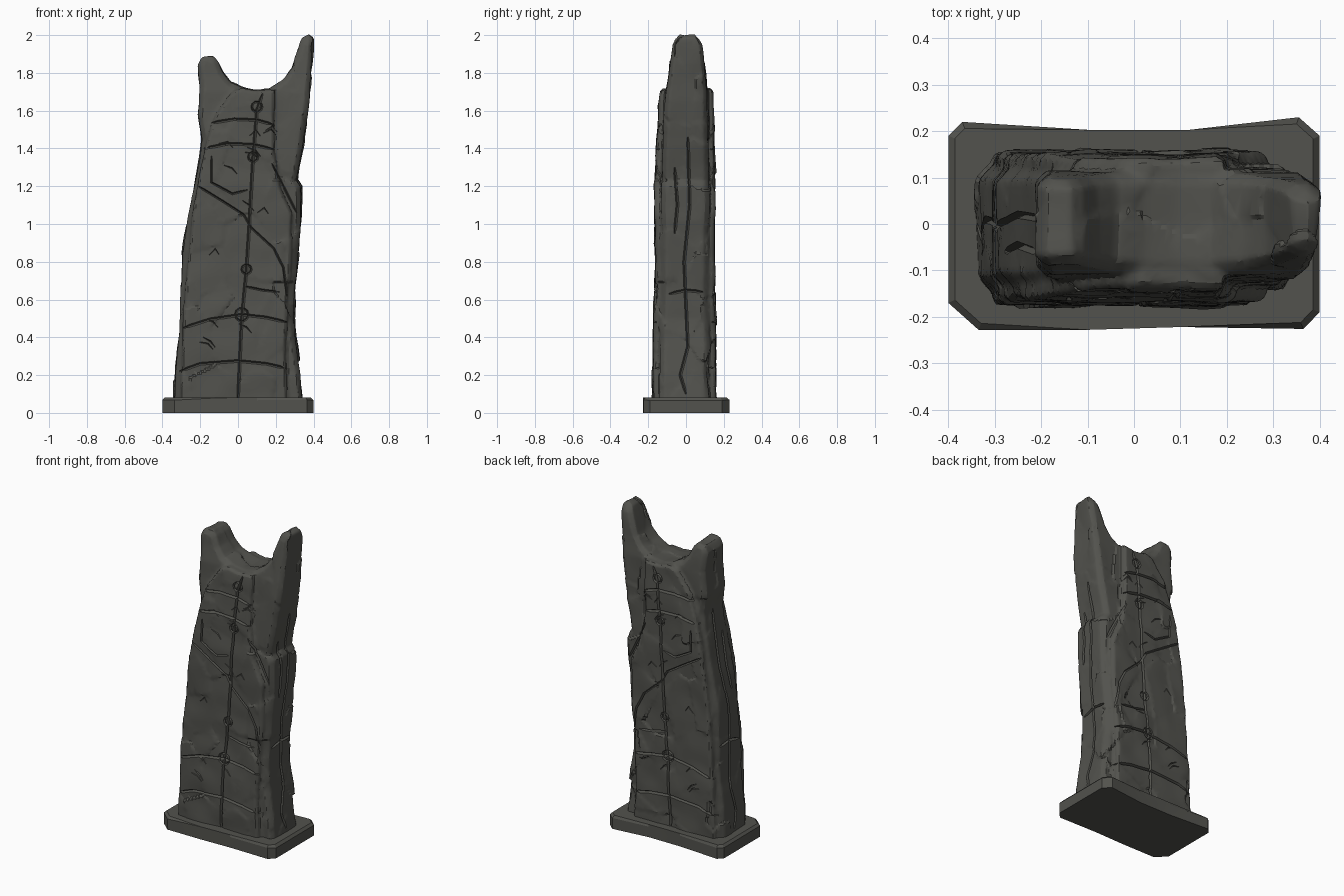
import bpy, bmesh, math, random
from mathutils import Vector, noise
from mathutils.bvhtree import BVHTree

if "Cube" in bpy.data.objects:
    bpy.data.objects.remove(bpy.data.objects["Cube"])

random.seed(4)
stone = bpy.data.materials.new("dark_stone")
stone.diffuse_color = (0.085, 0.085, 0.075, 1)
stone.use_nodes = True
stone.node_tree.nodes["Principled BSDF"].inputs["Base Color"].default_value = stone.diffuse_color


def new_object(name, mesh):
    ob = bpy.data.objects.new(name, mesh)
    bpy.context.collection.objects.link(ob)
    return ob


def evaluated_mesh(ob):
    deps = bpy.context.evaluated_depsgraph_get()
    return bpy.data.meshes.new_from_object(ob.evaluated_get(deps))


def interp(table, t):
    for (a, fa), (b, fb) in zip(table, table[1:]):
        if t <= b:
            return fa + (fb - fa) * max(0, (t - a) / (b - a))
    return table[-1][1]


def add_prism(bm, outline, half, chamfer):
    """Front outline (x, z) made into a slab with chamfered front and back."""
    h = half - chamfer
    front = [bm.verts.new((x, -h, z)) for x, z in outline]
    back = [bm.verts.new((x, h, z)) for x, z in outline]
    caps = [bm.faces.new(front), bm.faces.new(back[::-1])]
    n = len(outline)
    sides = [bm.faces.new((front[i], back[i], back[(i + 1) % n], front[(i + 1) % n]))
             for i in range(n)]
    bmesh.ops.recalc_face_normals(bm, faces=caps + sides)
    for cap in caps:
        bmesh.ops.inset_region(bm, faces=[cap], thickness=chamfer, depth=chamfer,
                               use_even_offset=False)


# Pillar: forked core slab plus the thicker carved panel
core = [(-0.34, 0.04), (-0.335, 0.25), (-0.31, 0.42), (-0.30, 0.7), (-0.295, 0.86),
        (-0.27, 1.02), (-0.235, 1.2), (-0.205, 1.35), (-0.195, 1.45), (-0.215, 1.58),
        (-0.20, 1.72), (-0.21, 1.84), (-0.19, 1.88), (-0.135, 1.89), (-0.105, 1.86),
        (-0.08, 1.80), (-0.04, 1.75), (0.02, 1.725), (0.10, 1.71), (0.17, 1.715),
        (0.24, 1.77), (0.28, 1.83), (0.315, 1.92), (0.34, 1.985), (0.375, 2.005),
        (0.40, 1.985), (0.395, 1.85), (0.375, 1.65), (0.345, 1.42), (0.31, 1.23),
        (0.33, 1.2), (0.335, 1.02), (0.315, 0.8), (0.295, 0.5), (0.305, 0.38),
        (0.33, 0.22), (0.34, 0.04)]
panel = [(-0.31, 0.04), (-0.29, 0.45), (-0.268, 0.8), (-0.24, 1.05), (-0.20, 1.3),
         (-0.165, 1.45), (-0.12, 1.58), (-0.03, 1.70), (0.02, 1.72), (0.10, 1.705),
         (0.19, 1.71), (0.19, 1.4), (0.22, 1.2), (0.285, 1.05), (0.28, 0.8),
         (0.262, 0.55), (0.25, 0.35), (0.26, 0.04)]
bm = bmesh.new()
add_prism(bm, core, 0.122, 0.025)
add_prism(bm, panel, 0.155, 0.012)
mesh = bpy.data.meshes.new("pillar")
bm.to_mesh(mesh)
bm.free()
pillar = new_object("pillar", mesh)
remesh = pillar.modifiers.new("blend", 'REMESH')
remesh.mode = 'VOXEL'
remesh.voxel_size = 0.011
pillar.data = evaluated_mesh(pillar)
pillar.modifiers.clear()

# Taper the depth with height, then chip the stone into tilted facets
depth = [(0, 1.06), (0.3, 1.07), (0.8, 1.0), (1.2, 1.03), (1.45, 0.97), (1.7, 0.9),
         (1.85, 0.76), (1.95, 0.64), (2.0, 0.42)]
moved = []
for v in pillar.data.vertices:
    p = v.co.copy()
    q = Vector((p.x * 5, p.y * 5, p.z * 4))
    cell = noise.voronoi(q)[1][0]
    tilt = noise.noise_vector(cell * 7.3).dot(q - cell)
    p += v.normal * (0.016 * tilt + 0.007 * noise.noise(p * 7))
    p.y = p.y * interp(depth, p.z) - interp([(0, 0.01), (1.5, 0.004), (1.8, -0.006)], p.z)
    moved.append(p)
for v, p in zip(pillar.data.vertices, moved):
    v.co = p
dec = pillar.modifiers.new("chisel", 'DECIMATE')
dec.ratio = 0.45
pillar.data = evaluated_mesh(pillar)
pillar.modifiers.clear()

bm = bmesh.new()
bm.from_mesh(pillar.data)
surface = BVHTree.FromBMesh(bm)
bm.free()


def cut_groove(points, ray, width, deep, closed=False):
    """Cut a V groove where the path lands on the pillar surface."""
    pts = [Vector(p) for p in points]
    if closed:
        pts.append(pts[0])
    dense = []
    for a, b in zip(pts, pts[1:]):
        k = max(1, int((b - a).length / 0.03))
        dense += [a.lerp(b, i / k) for i in range(k)]
    if not closed:
        dense.append(pts[-1])
    hits = [surface.ray_cast(p, ray)[0] for p in dense]
    hits = [h for h in hits if h]
    n = len(hits)
    if n < 2:
        return
    bm = bmesh.new()
    rings = []
    for i, h in enumerate(hits):
        prev = hits[i - 1] if i or closed else h
        nxt = hits[(i + 1) % n] if i < n - 1 or closed else h
        tangent = nxt - prev
        tangent -= ray * tangent.dot(ray)
        side = tangent.cross(ray).normalized()
        end = 0.4 if not closed and i in (0, n - 1) else 1
        rings.append([bm.verts.new(c) for c in (h + side * width * end, h + ray * deep * end,
                                                h - side * width * end, h - ray * deep)])
    for i in range(n if closed else n - 1):
        a, b = rings[i], rings[(i + 1) % n]
        for j in range(4):
            bm.faces.new((a[j], a[(j + 1) % 4], b[(j + 1) % 4], b[j]))
    if not closed:
        bm.faces.new(rings[0])
        bm.faces.new(rings[-1])
    bmesh.ops.recalc_face_normals(bm, faces=bm.faces[:])
    bmesh.ops.triangulate(bm, faces=bm.faces[:])
    me = bpy.data.meshes.new("cutter")
    bm.to_mesh(me)
    bm.free()
    cutter = new_object("cutter", me)
    cutter.hide_render = True
    count = len(pillar.data.vertices)
    for solver in ('MANIFOLD', 'EXACT'):
        mod = pillar.modifiers.new("groove", 'BOOLEAN')
        mod.operation, mod.object, mod.solver = 'DIFFERENCE', cutter, solver
        result = evaluated_mesh(pillar)
        pillar.modifiers.clear()
        if len(result.vertices) != count and len(result.vertices) > count * 0.8:
            pillar.data = result
            break
    bpy.data.objects.remove(cutter)


# Carved lines (x, z), repeated on front and back
lines = [
    [(0.0, 0.07), (0.02, 0.5), (0.045, 0.76), (0.06, 1.0), (0.08, 1.35), (0.10, 1.6), (0.13, 1.69)],
    [(-0.31, 0.22), (-0.2, 0.26), (0.0, 0.275), (0.15, 0.26), (0.26, 0.235)],
    [(-0.29, 0.45), (-0.15, 0.495), (0.02, 0.52), (0.15, 0.505), (0.26, 0.48)],
    [(-0.18, 1.40), (-0.05, 1.425), (0.08, 1.42), (0.19, 1.395)],
    [(-0.14, 1.535), (-0.02, 1.555), (0.1, 1.55), (0.19, 1.525)],
    [(-0.21, 1.2), (-0.08, 1.12), (0.03, 1.05), (0.07, 0.98), (0.19, 0.87), (0.24, 0.77), (0.26, 0.62)],
    [(0.18, 1.32), (0.23, 1.22), (0.31, 1.06)],
    [(0.035, 0.67), (0.13, 0.65), (0.22, 0.64)],
    [(-0.14, 1.36), (-0.14, 1.22), (-0.03, 1.16), (0.05, 1.18)],
]
knobs = [(0.02, 0.52, 0.034), (0.045, 0.76, 0.025), (0.08, 1.355, 0.025), (0.10, 1.62, 0.027)]
cracks = []
for i in range(14):
    z = random.uniform(0.15, 1.6)
    x = random.uniform(-0.27 + 0.1 * z, 0.2)
    a = random.uniform(-0.9, 0.9)
    dx, dz = 0.045 * math.cos(a), 0.045 * math.sin(a)
    cracks.append([(x, z), (x + dx, z + dz), (x + 1.6 * dx, z + dz - 0.03)])

for s in (-1, 1):
    ray = Vector((0, -s, 0))
    for i, line in enumerate(lines):
        w = 0.008 if i < 5 else 0.006
        cut_groove([(x, s, z) for x, z in line], ray, w, 0.016)
    for x, z, r in knobs:
        cut_groove([(x + r * math.cos(k * math.pi / 5), s, z + r * math.sin(k * math.pi / 5))
                    for k in range(10)], ray, 0.006, 0.014, True)
    for line in cracks:
        cut_groove([(x, s, z) for x, z in line], ray, 0.004, 0.01)
    # Long splits down each narrow side
    for path in ([(0.0, 0.1), (-0.03, 0.2), (0.01, 0.35), (-0.01, 0.8), (0.02, 1.1), (0.01, 1.46)],
                 [(-0.09, 0.63), (0.0, 0.65), (0.09, 0.64)],
                 [(-0.06, 0.95), (-0.045, 1.1), (-0.06, 1.3)]):
        cut_groove([(s, y, z) for y, z in path], Vector((-s, 0, 0)), 0.008, 0.016)

# Base slab with clipped corners and worn edges
plan = [(-0.40, -0.17), (-0.335, -0.228), (-0.1, -0.228), (0.1, -0.222), (0.365, -0.226),
        (0.40, -0.19), (0.40, 0.19), (0.355, 0.23), (0.12, 0.203), (-0.1, 0.203),
        (-0.37, 0.22), (-0.40, 0.19)]
bm = bmesh.new()
low = [bm.verts.new((x, y, 0)) for x, y in plan]
high = [bm.verts.new((x, y, 0.083 + random.uniform(-0.004, 0.002))) for x, y in plan]
bm.faces.new(low[::-1])
bm.faces.new(high)
for i in range(len(plan)):
    j = (i + 1) % len(plan)
    bm.faces.new((low[i], low[j], high[j], high[i]))
rim = [e for e in bm.edges if e.verts[0] in high and e.verts[1] in high]
bmesh.ops.bevel(bm, geom=rim, offset=0.014, segments=1, affect='EDGES')
mesh = bpy.data.meshes.new("base_slab")
bm.to_mesh(mesh)
bm.free()
base = new_object("base_slab", mesh)

for ob in (pillar, base):
    ob.data.materials.clear()
    ob.data.materials.append(stone)
    bpy.ops.object.select_all(action='DESELECT')
    ob.select_set(True)
    bpy.context.view_layer.objects.active = ob
    bpy.ops.object.shade_smooth_by_angle(angle=math.radians(25))
